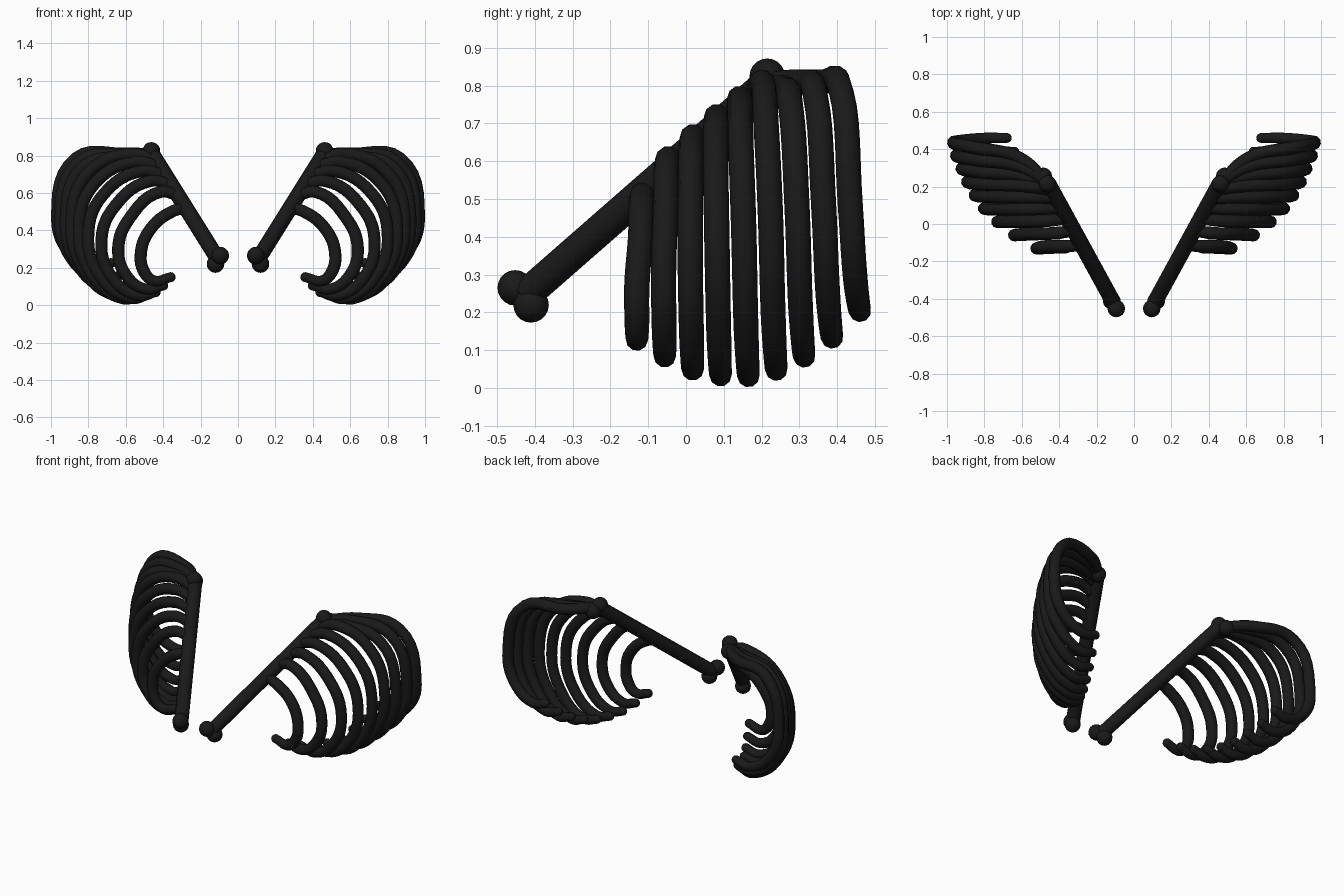
import bpy
from mathutils import Vector

if "Cube" in bpy.data.objects:
    bpy.data.objects.remove(bpy.data.objects["Cube"])

black = bpy.data.materials.new("black_bone")
black.diffuse_color = (0.01, 0.01, 0.01, 1)
black.use_nodes = True
black.node_tree.nodes["Principled BSDF"].inputs["Base Color"].default_value = black.diffuse_color


def tube(name, pts, radius, taper=None):
    cu = bpy.data.curves.new(name, 'CURVE')
    cu.dimensions = '3D'
    cu.bevel_depth = radius
    cu.bevel_resolution = 3
    cu.resolution_u = 6
    cu.use_fill_caps = True
    sp = cu.splines.new('BEZIER')
    sp.bezier_points.add(len(pts) - 1)
    for k, (bp, p) in enumerate(zip(sp.bezier_points, pts)):
        bp.co = p
        bp.handle_left_type = bp.handle_right_type = 'AUTO'
        if taper:
            bp.radius = taper[k]
    cu.materials.append(black)
    ob = bpy.data.objects.new(name, cu)
    bpy.context.collection.objects.link(ob)


def ball(name, p, radius):
    bpy.ops.mesh.primitive_uv_sphere_add(segments=16, ring_count=10, radius=radius, location=p)
    ob = bpy.context.object
    ob.name = name
    ob.data.materials.append(black)
    bpy.ops.object.shade_smooth()


LOW, HIGH = Vector((0.11, -0.42, 0.25)), Vector((0.46, 0.22, 0.81))
R = 0.03
TAPER = [1.0, 1.12, 1.12, 1.12, 1.1, 1.0, 0.88]
# per rib: position along the arm bone, widest x, lowest z
RIBS = [(0.48, 0.52, 0.13), (0.60, 0.64, 0.085), (0.70, 0.73, 0.05),
        (0.79, 0.80, 0.035), (0.87, 0.85, 0.033), (0.94, 0.89, 0.05),
        (0.97, 0.92, 0.085), (0.99, 0.95, 0.135), (1.0, 0.966, 0.205)]


def rib_points(i):
    t, bx, cz = RIBS[i]
    s = i / 8
    S = LOW.lerp(HIGH, t)
    bz = 0.27 + 0.21 * min(1, s * 1.5)
    cx = 0.45 + 0.32 * s
    top_y, mid_y, low_y = -0.12 + 0.53 * s, -0.13 + 0.565 * s, -0.13 + 0.59 * s
    dx, dz = bx - S.x, S.z - bz
    lift = 0.035 if 0 < i < 6 else 0.0
    return [
        S,
        Vector((S.x + 0.3 * dx, S.y + 0.7 * (top_y - S.y),
                min(0.81, bz + dz * (0.93 + 0.1 * s) + lift))),
        Vector((S.x + 0.8 * dx, top_y, bz + dz * (0.53 + 0.4 * s))),
        Vector((bx, mid_y, bz)),
        Vector((cx + 0.72 * (bx - cx), (mid_y + low_y) / 2, cz + 0.33 * (bz - cz))),
        Vector((cx, low_y, cz)),
        Vector((cx - 0.09, low_y, cz + 0.02)),
    ]


for side, sx in (("right", 1), ("left", -1)):
    def m(p):
        return Vector((p[0] * sx, p[1], p[2]))

    # arm bone with knuckles
    tube(f"arm_bone_{side}", [m(LOW), m(HIGH)], 0.042)
    for k, p in enumerate([(0.095, -0.452, 0.265), (0.12, -0.41, 0.22), (0.463, 0.215, 0.825), (0.485, 0.255, 0.795)]):
        ball(f"knuckle_{side}_{k + 1}", m(p), 0.047)
    # curved ribs with rounded tips
    for i in range(len(RIBS)):
        pts = [m(p) for p in rib_points(i)]
        tube(f"rib_{side}_{i + 1}", pts, R, TAPER)
        ball(f"rib_tip_{side}_{i + 1}", pts[-1], R * TAPER[-1])
